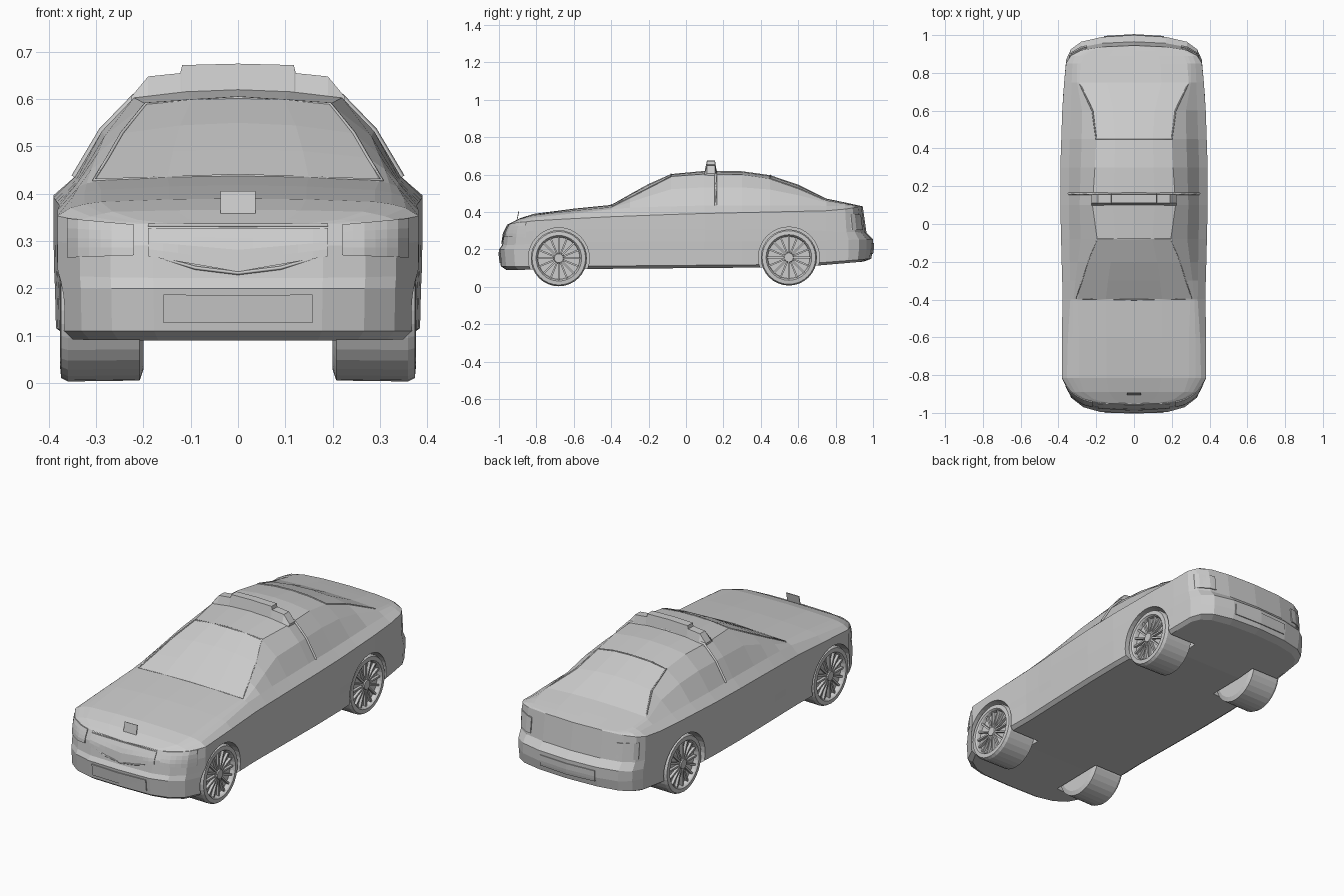
import bpy, bmesh, math
from mathutils import Vector, Matrix
from mathutils.bvhtree import BVHTree

if "Cube" in bpy.data.objects:
    bpy.data.objects.remove(bpy.data.objects["Cube"])


def make(name, bm, mirror=False):
    bmesh.ops.recalc_face_normals(bm, faces=bm.faces)
    me = bpy.data.meshes.new(name)
    bm.to_mesh(me)
    ob = bpy.data.objects.new(name, me)
    bpy.context.collection.objects.link(ob)
    if mirror:
        m = ob.modifiers.new("mirror", 'MIRROR')
        m.merge_threshold = 0.0015
    return ob


def interp(table, y):
    """Linear lookup in rows of (y, values...)."""
    if y <= table[0][0]:
        return table[0][1:]
    for a, b in zip(table, table[1:]):
        if y <= b[0]:
            t = (y - a[0]) / (b[0] - a[0])
            return [p + (q - p) * t for p, q in zip(a[1:], b[1:])]
    return table[-1][1:]


def grid_faces(bm, rows):
    vs = [[bm.verts.new(p) for p in r] for r in rows]
    for a, b in zip(vs, vs[1:]):
        for j in range(len(a) - 1):
            bm.faces.new((a[j], a[j + 1], b[j + 1], b[j]))
    return vs


# Plan outline of half the car, front to rear
plan = [(0, -1), (.18, -.995), (.27, -.97), (.335, -.92), (.382, -.82), (.382, -.6),
        (.378, -.4), (.38, -.3), (.383, -.2), (.386, -.08), (.39, .1), (.39, .3),
        (.385, .45), (.38, .6), (.37, .75), (.36, .87), (.335, .925), (.28, .965),
        (.17, .99), (0, 1)]
# Lower body levels: z front, z middle, z rear, y front, y rear, half width
levels = [(.09, .095, .135, -.96, .95, .365), (.11, .11, .15, -.99, .99, .385),
          (.20, .20, .20, -1, 1, .387), (.222, .24, .255, -.985, 1, .389),
          (.29, .31, .29, -.975, .965, .39), (.335, .385, .43, -.95, .945, .39)]
crease = [(-.95, .335), (-.8, .355), (-.4, .375), (0, .39), (.8, .408), (.945, .43)]
# Upper body: y, shoulder x z, side glass x z, roof edge x z, centre z
upper = [(-.95, .34, .335, .32, .335, .3, .335, .335),
         (-.89, .34, .352, .32, .358, .29, .362, .366),
         (-.815, .355, .37, .325, .378, .29, .383, .39),
         (-.6, .35, .393, .325, .402, .29, .408, .418),
         (-.4, .337, .415, .32, .422, .305, .426, .438),
         (-.3, .34, .423, .31, .452, .275, .476, .495),
         (-.2, .34, .427, .297, .485, .245, .528, .55),
         (-.08, .342, .43, .282, .522, .195, .59, .603),
         (.1, .345, .435, .288, .532, .22, .603, .62),
         (.3, .345, .436, .282, .532, .207, .6, .618),
         (.45, .34, .436, .277, .52, .2, .578, .597),
         (.6, .335, .436, .275, .49, .22, .526, .546),
         (.75, .33, .433, .302, .452, .29, .462, .472),
         (.87, .325, .434, .3, .44, .28, .442, .447),
         (.945, .32, .43, .3, .43, .28, .43, .43)]


def squash(y, yf, yr):
    """Pull only the ends of the plan to the level's front and rear."""
    if y < -.8:
        return -.8 + (y + .8) * (yf + .8) / -.2
    if y > .8:
        return .8 + (y - .8) * (yr - .8) / .2
    return y


# Body shell: columns from floor centre to roof centre
rows = []
for x, y in plan:
    col = []
    for k, (zf, zm, zr, yf, yr, w) in enumerate(levels):
        yy = squash(y, yf, yr)
        z = interp([(yf, zf), (-.6, zm), (.6, zm + (zr - zm) * .25), (yr, zr)], yy)[0]
        if k == 5:
            z = interp(crease, yy)[0]
        col.append((x * w / .39, yy, z))
    W = col[-1][0]
    xs, zs, xm, zm, xr, zr, zt = interp(upper, yy)
    col += [(min(xs, W * .93), yy, zs), (min(xm, W * .85), yy, zm),
            (min(xr, W * .79), yy, zr), (min(xr, W * .79) * .5, yy, zr + (zt - zr) * .75),
            (0, yy, zt)]
    rows.append([(0,) + col[0][1:]] + col)
bm = bmesh.new()
grid_faces(bm, rows)
bmesh.ops.remove_doubles(bm, verts=bm.verts, dist=.0005)
bmesh.ops.dissolve_degenerate(bm, edges=bm.edges, dist=.0001)
surface = BVHTree.FromBMesh(bm)
body = make("car_body", bm, mirror=True)

# Wheel arch cutter
WHEELS = [(-.68, .153), (.55, .157)]
bm = bmesh.new()
for y, z in WHEELS:
    for s in (-1, 1):
        bmesh.ops.create_cone(bm, cap_ends=True, segments=32, radius1=.163, radius2=.163, depth=.3,
                              matrix=Matrix.Translation((s * .34, y, z)) @ Matrix.Rotation(math.pi / 2, 4, 'Y'))
cutter = make("arch_cutter", bm)
cutter.hide_render = True
cutter.hide_set(True)
b = body.modifiers.new("arches", 'BOOLEAN')
b.operation, b.solver, b.object = 'DIFFERENCE', 'EXACT', cutter


# Wheels: turned tyre and rim, spokes and hub
def wheel(name, y, z, s):
    bm = bmesh.new()
    prof = [(.2, 0), (.2, .125), (.208, .148), (.36, .15), (.374, .143), (.376, .122),
            (.37, .117), (.352, .112), (.35, 0)]
    n = 32
    grid_faces(bm, [[(x, r * math.cos(a), r * math.sin(a)) for x, r in prof]
                    for a in [2 * math.pi * i / n for i in range(n + 1)]])
    bmesh.ops.remove_doubles(bm, verts=bm.verts, dist=.0001)
    for i in range(16):
        m = (Matrix.Rotation(2 * math.pi * i / 16, 4, 'X') @ Matrix.Translation((.359, 0, .068))
             @ Matrix.Diagonal((.014, .009, .098, 1)))
        bmesh.ops.create_cube(bm, size=1, matrix=m)
    bmesh.ops.create_cone(bm, cap_ends=True, segments=16, radius1=.03, radius2=.024, depth=.024,
                          matrix=Matrix.Translation((.36, 0, 0)) @ Matrix.Rotation(math.pi / 2, 4, 'Y'))
    bmesh.ops.transform(bm, matrix=Matrix.Translation((0, y, z)) @ Matrix.Diagonal((s, 1, 1, 1)), verts=bm.verts)
    make(name, bm)


for label, (y, z) in zip(("front", "rear"), WHEELS):
    for side, s in (("left", -1), ("right", 1)):
        wheel(f"{label}_{side}_wheel", y, z, s)


# Panels laid onto the nose and tail: (x, z bottom, z top) at inner and outer edge
def panel(name, inner, outer, end, lift=.006):
    bm = bmesh.new()
    pts = []
    for i in range(7):
        x, z0, z1 = [p + (q - p) * i / 6 for p, q in zip(inner, outer)]
        line = []
        for j in range(5):
            z = z0 + (z1 - z0) * j / 4
            hit = surface.ray_cast(Vector((max(x, .001), end * 2, z)), Vector((0, -end, 0)))[0]
            line.append((x, (hit.y if hit else end * .93) + end * lift, z))
        pts.append(line)
    vs = grid_faces(bm, pts)
    # Skirt back into the body
    loop = [r[0] for r in vs] + vs[-1][1:] + [r[-1] for r in vs[-2::-1]] + vs[0][-2:0:-1]
    back = [bm.verts.new(v.co + Vector((0, -end * .015, 0))) for v in loop]
    n = len(loop)
    for k in range(n):
        q = (k + 1) % n
        if inner[0] > 0 or loop[k].co.x + loop[q].co.x > 0:
            bm.faces.new((loop[k], loop[q], back[q], back[k]))
    make(name, bm, mirror=True)


panel("headlights", (.22, .27, .335), (.362, .265, .348), -1)
panel("grille", (0, .235, .328), (.19, .268, .328), -1, .004)
panel("front_plate", (0, .127, .185), (.158, .127, .187), -1, .005)
panel("tail_lights", (.25, .305, .385), (.345, .305, .39), 1)
panel("rear_plate", (0, .175, .235), (.16, .178, .235), 1, .005)


# Thin trims along polylines
def strip(name, pts, r=.005):
    cu = bpy.data.curves.new(name, 'CURVE')
    cu.dimensions, cu.bevel_depth, cu.bevel_resolution = '3D', r, 0
    sp = cu.splines.new('POLY')
    sp.points.add(len(pts) - 1)
    for p, c in zip(sp.points, pts):
        p.co = (*c, 1)
    ob = bpy.data.objects.new(name, cu)
    bpy.context.collection.objects.link(ob)
    ob.modifiers.new("mirror", 'MIRROR')


strip("windscreen_trim", [(0, -.4, .438), (.305, -.395, .428), (.275, -.3, .476), (.245, -.2, .528),
                          (.195, -.08, .59), (0, -.08, .603)], .004)
strip("rear_window_trim", [(.285, .74, .464), (.22, .6, .526), (.2, .45, .578), (.1, .45, .594), (0, .45, .597)], .004)
strip("door_pillar_trim", [(.346, .16, .435), (.288, .16, .533), (.22, .16, .604), (0, .16, .62)], .007)
strip("grille_trim", [(0, -.984, .232), (.09, -.98, .243), (.19, -.969, .272)], .004)
strip("hood_edge_trim", [(0, -.952, .333), (.19, -.946, .333)], .004)

# Roof sign: tapered sections across the roof
bm = bmesh.new()
sec = []
for x, h in ((.225, .606), (.19, .648), (.122, .655), (.118, .672), (0, .675)):
    sec.append([(x, .095, .595), (x, .112, h), (x, .155, h), (x, .168, .595)])
vs = grid_faces(bm, sec)
bm.faces.new(vs[0])
make("roof_sign", bm, mirror=True)

# Small upright plate on the hood
bm = bmesh.new()
bmesh.ops.create_cube(bm, size=1, matrix=Matrix.Translation((0, -.9, .374)) @ Matrix.Rotation(-.2, 4, 'X')
                      @ Matrix.Diagonal((.075, .004, .064, 1)))
make("hood_plate", bm)
